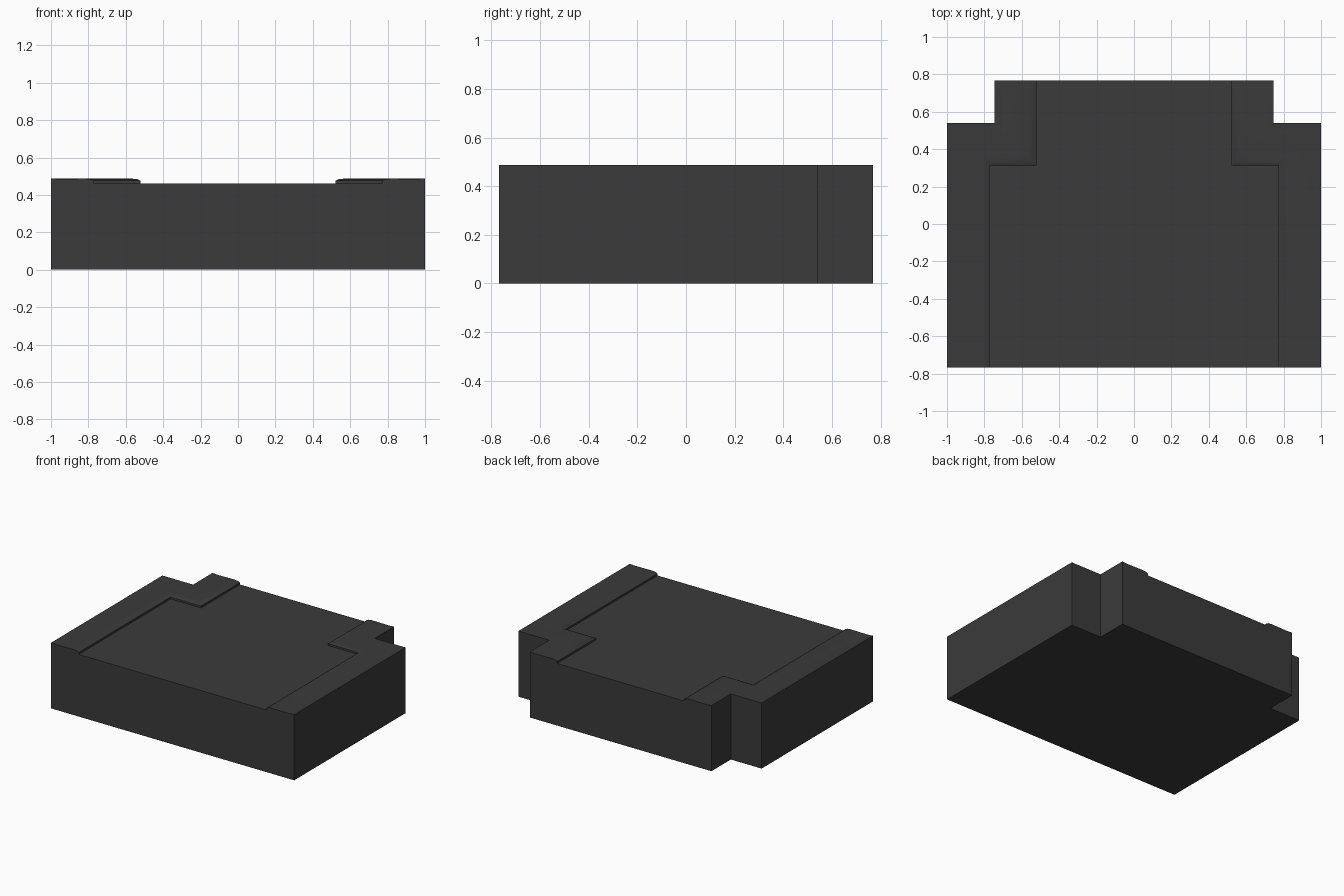
import bpy
import bmesh
from mathutils import Vector

cube = bpy.data.objects.get("Cube")
if cube:
    bpy.data.objects.remove(cube, do_unlink=True)

DECK_Z = 0.462
# Right-hand half of the stepped plan, front to back
OUTER = [(1, -0.768), (1, 0.54), (0.747, 0.54), (0.747, 0.768)]
INNER = [(0.772, -0.768), (0.772, 0.312), (0.522, 0.312), (0.522, 0.768)]
# Kerb cross-section: (fraction of width from outer to inner edge, height)
PROFILE = [(0, DECK_Z), (0, 0.488), (0.2, 0.485), (0.8, 0.487),
           (0.93, 0.484), (1, 0.476), (1, DECK_Z)]

charcoal = bpy.data.materials.new("charcoal")
charcoal.use_nodes = True
COLOUR = (0.043, 0.043, 0.043, 1)
charcoal.diffuse_color = COLOUR
bsdf = charcoal.node_tree.nodes["Principled BSDF"]
bsdf.inputs["Base Color"].default_value = COLOUR
bsdf.inputs["Roughness"].default_value = 0.8


def finish(bm, name):
    bmesh.ops.recalc_face_normals(bm, faces=bm.faces)
    mesh = bpy.data.meshes.new(name)
    bm.to_mesh(mesh)
    bm.free()
    mesh.materials.append(charcoal)
    obj = bpy.data.objects.new(name, mesh)
    bpy.context.collection.objects.link(obj)
    bpy.ops.object.select_all(action='DESELECT')
    obj.select_set(True)
    bpy.context.view_layer.objects.active = obj
    bpy.ops.object.shade_smooth_by_angle()
    return obj


# Solid base with notched back corners
bm = bmesh.new()
outline = OUTER + [(-x, y) for x, y in reversed(OUTER)]
floor = bm.faces.new([bm.verts.new((x, y, 0)) for x, y in outline])
top = bmesh.ops.extrude_face_region(bm, geom=[floor], use_keep_orig=True)
bmesh.ops.translate(bm, vec=(0, 0, DECK_Z),
                    verts=[g for g in top["geom"] if isinstance(g, bmesh.types.BMVert)])
finish(bm, "base_block")


# Raised kerb swept along the stepped edge
def kerb(name, side):
    bm = bmesh.new()
    rings = []
    for outer, inner in zip(OUTER, INNER):
        ring = []
        for t, z in PROFILE:
            p = Vector(outer).lerp(Vector(inner), t)
            ring.append(bm.verts.new((side * p.x, p.y, z)))
        rings.append(ring)
    for a, b in zip(rings, rings[1:]):
        for i in range(len(PROFILE) - 1):
            bm.faces.new((a[i], a[i + 1], b[i + 1], b[i]))
    for end in (rings[0], rings[-1]):
        bm.faces.new(end)
    # Underside, closing the sweep
    for a, b in zip(rings, rings[1:]):
        bm.faces.new((a[-1], a[0], b[0], b[-1]))
    finish(bm, name)


kerb("left_kerb", 1)
kerb("right_kerb", -1)
